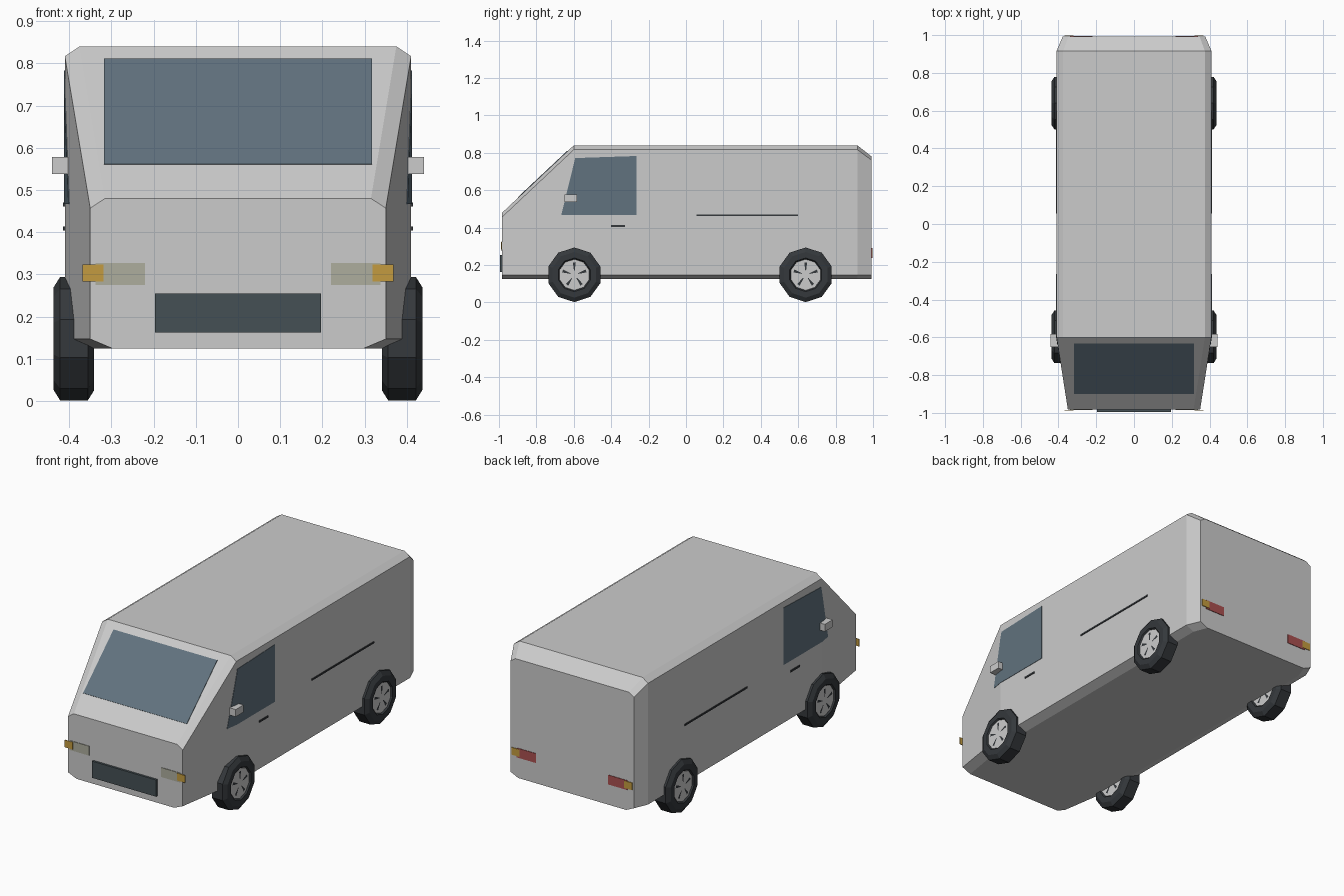
import bpy, math

if "Cube" in bpy.data.objects:
    bpy.data.objects.remove(bpy.data.objects["Cube"])


def material(name, rgb):
    m = bpy.data.materials.new(name)
    m.diffuse_color = (*rgb, 1)
    m.use_nodes = True
    m.node_tree.nodes["Principled BSDF"].inputs["Base Color"].default_value = m.diffuse_color
    return m


GLASS = material("glass", (0.12, 0.17, 0.21))
RUBBER = material("rubber", (0.035, 0.04, 0.045))
DARK = material("dark_trim", (0.06, 0.08, 0.09))
AMBER = material("amber", (0.55, 0.33, 0.05))
LAMP = material("lamp", (0.42, 0.42, 0.34))
RED = material("red_lamp", (0.4, 0.08, 0.08))


def mesh(name, verts, faces, mat=None):
    me = bpy.data.meshes.new(name)
    me.from_pydata(verts, [], faces)
    ob = bpy.data.objects.new(name, me)
    bpy.context.collection.objects.link(ob)
    if mat:
        me.materials.append(mat)
    return ob


def loft(name, rings, mat=None, caps=True):
    """Skin a list of equal-length rings, closing both ends."""
    n = len(rings[0])
    faces = [(k * n + i, k * n + (i + 1) % n, (k + 1) * n + (i + 1) % n, (k + 1) * n + i)
             for k in range(len(rings) - 1) for i in range(n)]
    if caps:
        faces += [tuple(reversed(range(n))), tuple(range((len(rings) - 1) * n, len(rings) * n))]
    ob = mesh(name, [p for r in rings for p in r], faces, mat)
    bpy.context.view_layer.objects.active = ob
    bpy.ops.object.mode_set(mode='EDIT')
    bpy.ops.mesh.select_all(action='SELECT')
    bpy.ops.mesh.normals_make_consistent(inside=False)
    bpy.ops.object.mode_set(mode='OBJECT')
    return ob


def box(name, x, y, z, mat=None):
    ring = lambda h: [(x[0], y[0], h), (x[1], y[0], h), (x[1], y[1], h), (x[0], y[1], h)]
    return loft(name, [ring(z[0]), ring(z[1])], mat)


# Body: octagonal sections at nose, roof start, roof end and tail
def section(y, outer, top_in, bottom_in, top, shoulder):
    half = [(bottom_in, 0.125), (outer, 0.147), (outer, shoulder), (top_in, top)]
    pts = half + [(-x, z) for x, z in reversed(half)]
    return [(x, y, z) for x, z in pts]


loft("body", [
    section(-0.983, 0.35, 0.315, 0.298, 0.48, 0.457),
    section(-0.60, 0.41, 0.375, 0.36, 0.84, 0.817),
    section(0.916, 0.41, 0.375, 0.36, 0.84, 0.817),
    section(0.993, 0.377, 0.347, 0.33, 0.78, 0.76)])

# Windscreen lying on the sloping front
def screen(lift):
    return [(x, -0.983 + (z - 0.48) * 0.383 / 0.36 - lift, z + lift)
            for x, z in [(-0.317, 0.56), (0.317, 0.56), (0.317, 0.81), (-0.317, 0.81)]]


loft("windscreen", [screen(-0.002), screen(0.002)], GLASS)

# Grille
box("grille", (-0.196, 0.196), (-0.995, -0.98), (0.163, 0.255), DARK)


# Wheels: ten-sided tyre with a spoked rim on both faces
def wheel(name, cx, cy, cz=0.148):
    def ring(x, r):
        return [(cx + x, cy + r * math.sin(a), cz + r * math.cos(a))
                for a in (i * math.tau / 10 for i in range(10))]
    half = [(0.038, 0.083), (0.048, 0.09), (0.048, 0.122), (0.033, 0.146)]
    profile = half + [(-x, r) for x, r in reversed(half)]
    loft(name + "_tyre", [ring(x, r) for x, r in profile], RUBBER)
    loft(name + "_rim", [ring(-0.041, 0.083), ring(0.041, 0.083)])
    # dark slots between the spokes
    verts, faces = [], []
    for side in (-1, 1):
        for k in range(5):
            a = k * math.tau / 5
            b = len(verts)
            for r, w in [(0.022, -0.002), (0.022, 0.002), (0.066, 0.008), (0.066, -0.008)]:
                verts.append((cx + side * 0.042,
                              cy + r * math.sin(a) + w * math.cos(a),
                              cz + r * math.cos(a) - w * math.sin(a)))
            f = (b, b + 1, b + 2, b + 3)
            faces.append(f if side < 0 else f[::-1])
    mesh(name + "_slots", verts, faces, RUBBER)


# Everything that is mirrored left and right
for s, side in ((1, "right"), (-1, "left")):
    wheel("front_wheel_" + side, s * 0.3885, -0.597)
    wheel("rear_wheel_" + side, s * 0.3885, 0.64)

    # Side window, bent to follow the tapering nose
    def pane(lift):
        pts = [(-0.667, 0.467), (-0.60, 0.467), (-0.264, 0.467),
               (-0.264, 0.783), (-0.592, 0.772), (-0.60, 0.74)]
        return [(s * (0.41 + lift + min(0, (y + 0.6) * 0.157)), y, z) for y, z in pts]

    loft("side_window_" + side, [pane(-0.002), pane(0.002)], GLASS)

    box("mirror_" + side, (s * 0.402, s * 0.441), (-0.65, -0.582), (0.538, 0.578))
    box("door_handle_" + side, (s * 0.405, s * 0.414), (-0.402, -0.325), (0.404, 0.414), RUBBER)
    box("door_rail_" + side, (s * 0.405, s * 0.414), (0.055, 0.60), (0.461, 0.47), RUBBER)

    # Lamps front and rear with amber indicators wrapping past the corner
    box("headlight_" + side, (s * 0.22, s * 0.338), (-0.986, -0.982), (0.275, 0.327), LAMP)
    box("front_indicator_" + side, (s * 0.319, s * 0.368), (-0.988, -0.984), (0.283, 0.323), AMBER)
    box("tail_light_" + side, (s * 0.22, s * 0.338), (0.992, 0.996), (0.238, 0.29), RED)
    box("rear_indicator_" + side, (s * 0.319, s * 0.368), (0.994, 0.998), (0.246, 0.286), AMBER)
